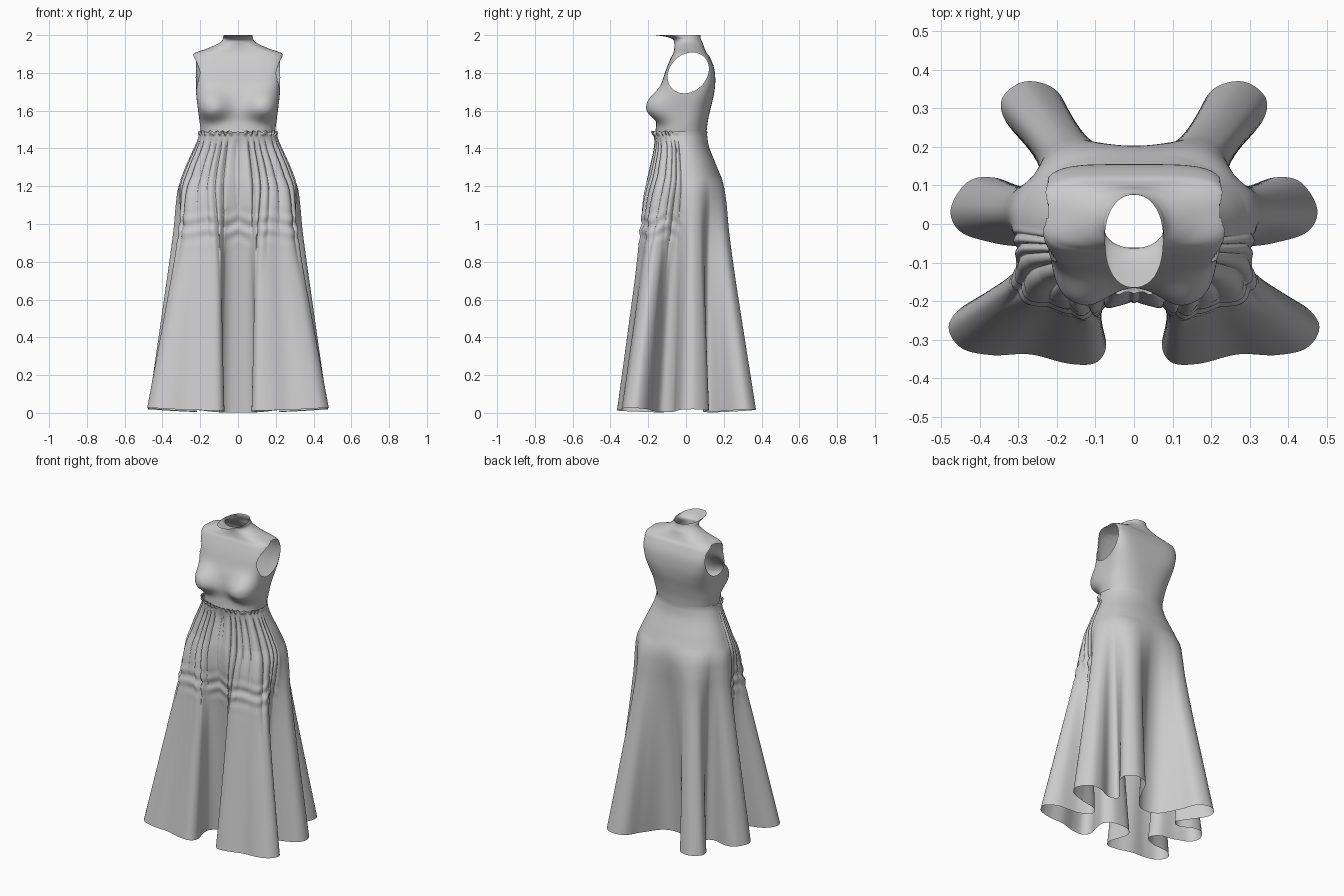
import bpy, bmesh
from math import sin, cos, pi, exp, hypot

if "Cube" in bpy.data.objects:
    bpy.data.objects.remove(bpy.data.objects["Cube"])


def spline(pts, per_seg, first=None, last=None):
    """Catmull-Rom samples through tuples of any length."""
    p = [first or pts[0]] + list(pts) + [last or pts[-1]]
    out = []
    for i in range(1, len(p) - 2):
        for k in range(per_seg):
            t = k / per_seg
            out.append(tuple(
                0.5 * (2 * b + (c - a) * t + (2 * a - 5 * b + 4 * c - d) * t * t
                       + (3 * b - a - 3 * c + d) * t ** 3)
                for a, b, c, d in zip(*p[i - 1:i + 3])))
    out.append(tuple(pts[-1]))
    return out


def resample(pts, n):
    """n + 1 evenly spaced points along a 2D polyline."""
    d = [0]
    for a, b in zip(pts, pts[1:]):
        d.append(d[-1] + hypot(b[0] - a[0], b[1] - a[1]))
    out, j = [], 0
    for i in range(n + 1):
        s = d[-1] * i / n
        while j < len(pts) - 2 and d[j + 1] < s:
            j += 1
        t = (s - d[j]) / (d[j + 1] - d[j])
        out.append(tuple(a + (b - a) * t for a, b in zip(pts[j], pts[j + 1])))
    return out


def oval(a, hw, front, back, n):
    """Point on a superellipse; a = 0 is the back, pi the front."""
    s, c = sin(a), cos(a)
    r = (abs(s) ** n + abs(c) ** n) ** (-1 / n)
    return hw * r * s, (front + back) / 2 + (back - front) / 2 * r * c


def smooth(e0, e1, x):
    t = min(1, max(0, (x - e0) / (e1 - e0)))
    return t * t * (3 - 2 * t)


def half_sheet(name, rows, edit=None):
    """Loft rows of points (x >= 0 half), then mirror across x."""
    bm = bmesh.new()
    grid = [[bm.verts.new(p) for p in row] for row in rows]
    for r0, r1 in zip(grid, grid[1:]):
        for i in range(len(r0) - 1):
            bm.faces.new((r0[i], r1[i], r1[i + 1], r0[i + 1]))
    for row in grid:
        row[0].co.x = row[-1].co.x = 0
    if edit:
        edit(bm)
    bmesh.ops.recalc_face_normals(bm, faces=bm.faces)
    me = bpy.data.meshes.new(name)
    bm.to_mesh(me)
    bm.free()
    me.shade_smooth()
    ob = bpy.data.objects.new(name, me)
    bpy.context.collection.objects.link(ob)
    m = ob.modifiers.new("mirror", 'MIRROR')
    m.use_clip = True
    return ob


# Bodice: z, half width, front y, back y, squareness; ends in the forward collar flap
BODICE = [(1.48, .195, -.163, .108, 2.4), (1.54, .203, -.158, .115, 2.5),
          (1.61, .210, -.165, .13, 2.8), (1.68, .220, -.153, .147, 3.4),
          (1.75, .228, -.128, .155, 4.5), (1.82, .237, -.105, .15, 5),
          (1.88, .240, -.08, .128, 4.5), (1.905, .228, -.067, .11, 3.5),
          (1.93, .16, -.062, .098, 2.5), (1.955, .105, -.062, .09, 2),
          (1.975, .082, -.068, .08, 2), (1.99, .078, -.10, .076, 2),
          (2.0, .076, -.165, .076, 2.2)]
N = 130
rows = []
for z, hw, f, b, n in spline(BODICE, 10):
    row = []
    for i in range(N + 1):
        a = pi * i / N
        x, y = oval(a, hw, f, b, n)
        # bust
        r2 = ((x - .14) / .085) ** 2 + ((z - 1.615) / (.085 if z > 1.615 else .065)) ** 2
        bump = exp(-r2 ** 1.4) * smooth(.4 * pi, .72 * pi, a)
        row.append((x + .012 * bump, y - .058 * bump, z))
    rows.append(row)


def armhole(bm):
    cz, ry, rz = 1.80, .107, .108

    def mid(p):
        return .012 + .2 * (p.z - cz)

    def dist(p):
        return hypot((p.y - mid(p)) / ry, (p.z - cz) / rz)
    mids = [(f, f.calc_center_median()) for f in bm.faces]
    gone = [f for f, c in mids if c.x > .15 and dist(c) < 1]
    bmesh.ops.delete(bm, geom=gone, context='FACES')
    for v in bm.verts:
        if v.is_boundary and v.co.x > .14 and 1.6 < v.co.z < 1.95:
            d = dist(v.co)
            dy, dz = (v.co.y - mid(v.co)) / d, (v.co.z - cz) / d
            v.co.z = cz + dz
            v.co.y = mid(v.co) + dy


half_sheet("bodice", rows, armhole)

# Skirt: body profile above, blended into a deeply folded hem below
SKIRT = [(1.49, .206, -.178, .113), (1.46, .210, -.170, .113), (1.40, .23, -.165, .125),
         (1.30, .275, -.186, .165), (1.20, .310, -.208, .203), (1.10, .314, -.218, .212),
         (.95, .307, -.215, .205), (.72, .305, -.215, .2), (.48, .305, -.215, .2),
         (.24, .305, -.215, .2), (0, .305, -.215, .2)]
HEM = [(0, .11), (.08, .14), (.15, .25), (.20, .345), (.28, .37), (.34, .33), (.335, .27),
       (.27, .19), (.22, .12), (.27, .09), (.36, .12), (.43, .11), (.475, .04), (.45, -.02),
       (.36, -.05), (.25, -.07), (.22, -.13), (.29, -.175), (.42, -.20), (.48, -.26),
       (.45, -.32), (.37, -.34), (.27, -.338), (.17, -.362), (.10, -.36), (.072, -.315),
       (.09, -.24), (.10, -.17), (.06, -.125), (0, -.115)]
M = 260
hem = resample(spline(HEM, 12, (-.08, .14), (-.06, -.125)), M)
rows = []
for z, hw, f, b in spline(SKIRT, 14):
    w = max(0, (1.25 - z) / 1.25) ** 1.02
    row = []
    for i in range(M + 1):
        a = pi * i / M
        x, y = oval(a, hw, f, b, 2.25)
        hx, hy = hem[i]
        x, y = x + (hx - x) * w, y + (hy - y) * w
        front = smooth(.48 * pi, .6 * pi, a)
        # gathered pleats of uneven depth and length
        wave = abs(sin(17 * a + .9 * sin(7 * a) + .5 * sin(6 * z)))
        depth = .018 + .006 * sin(11 * a + 2)
        low = .72 + .12 * sin(13 * a)
        off = depth * (wave ** .7 - .55) * smooth(low, low + .45, z) * smooth(1.47, 1.39, z)
        # rumples at knee height
        knee = exp(-((z - .98) / .07) ** 2)
        off += .006 * knee * sin(z * 80 + 1.5 * sin(9 * a) + 1.2 * sin(5 * a + 1))
        # waist frill
        frill = exp(-((z - 1.482) / .012) ** 2)
        off += .007 * frill * (.6 + sin(34 * a + 2 * sin(9 * a)))
        dz = .006 * front * frill * sin(30 * a + 2 * sin(7 * a))
        off *= front
        lift = .085 * (hx * hx + hy * hy) * w
        row.append((x + off * sin(a), y + off * cos(a), max(0, z + dz + lift)))
    rows.append(row)
half_sheet("skirt", rows)
